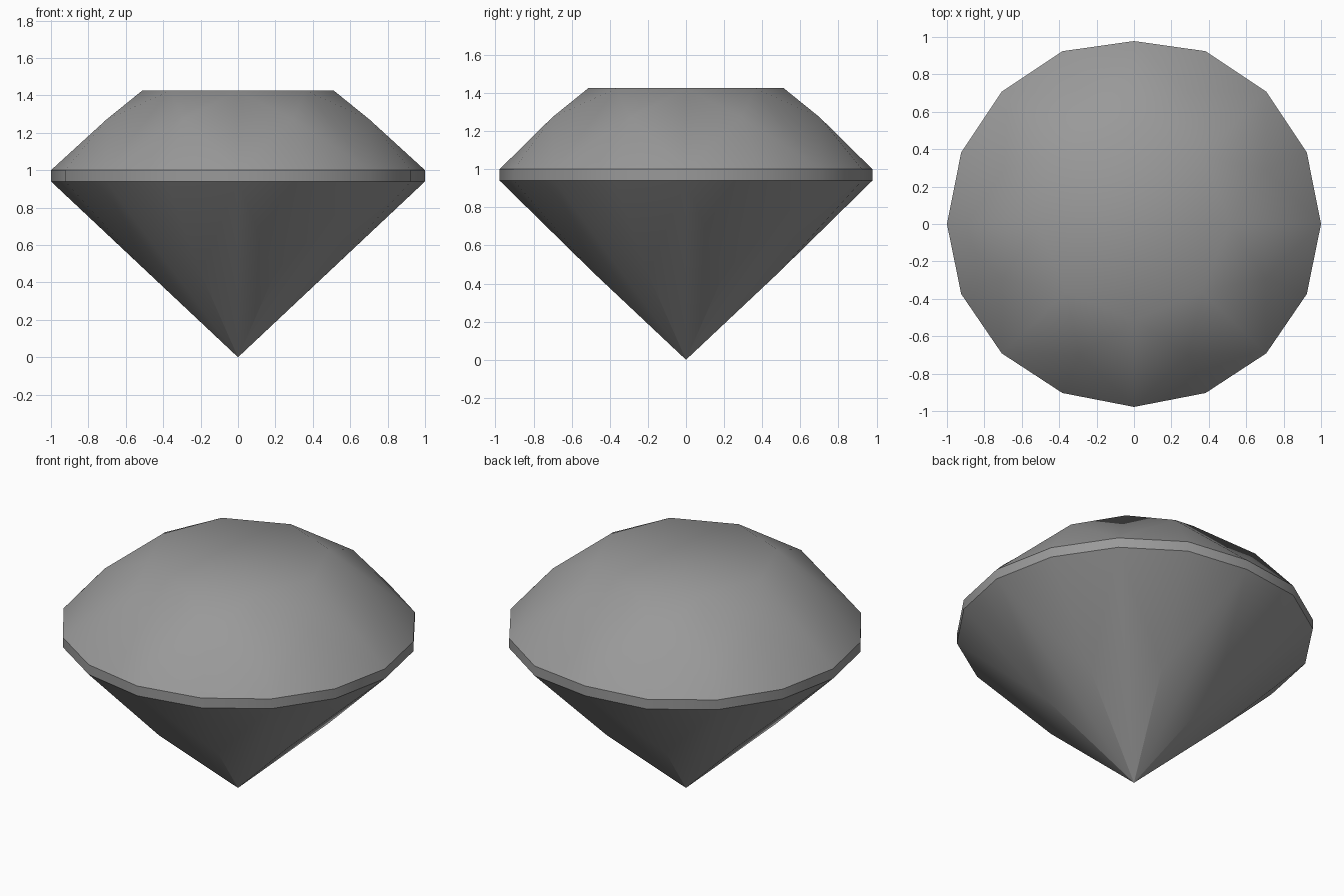
import bpy
import bmesh
from math import sin, cos, radians

cube = bpy.data.objects.get("Cube")
if cube:
    bpy.data.objects.remove(cube, do_unlink=True)

# Single stone grey
grey = bpy.data.materials.new("stone_grey")
grey.use_nodes = True
colour = (0.32, 0.32, 0.32, 1)
grey.diffuse_color = colour
grey.node_tree.nodes["Principled BSDF"].inputs["Base Color"].default_value = colour

bm = bmesh.new()


def ring(count, radius, z, start=0.0):
    """Ring of vertices, evenly spaced from a start angle."""
    angles = [radians(start + 360 * i / count) for i in range(count)]
    return [bm.verts.new((radius * cos(a), radius * sin(a), z)) for a in angles]


def girdle_ring(z):
    """Sixteen-sided rim, slightly flattened front and back."""
    verts = ring(16, 1, z)
    for v in verts:
        v.co.y = min(v.co.y, 0.978) if v.co.y > 0 else v.co.y * 0.978
    return verts


table = ring(8, 0.513, 1.425)
crown = ring(8, 0.76, 1.272, 22.5)
rim_top = girdle_ring(1.0)
rim_low = girdle_ring(0.94)
pavilion = ring(8, 0.52, 0.452, 22.5)
culet = bm.verts.new((0, 0, 0))

# Flat table
bm.faces.new(table)

for i in range(8):
    j, g, h = (i + 1) % 8, 2 * i, (2 * i + 2) % 16
    # Crown: star facet, kite and two upper girdle facets
    bm.faces.new((table[i], crown[i], table[j]))
    bm.faces.new((table[i], crown[i - 1], rim_top[g], crown[i]))
    bm.faces.new((crown[i], rim_top[g], rim_top[g + 1]))
    bm.faces.new((crown[i], rim_top[g + 1], rim_top[h]))
    # Pavilion: long kite and two lower girdle facets
    bm.faces.new((culet, pavilion[i], rim_low[g], pavilion[i - 1]))
    bm.faces.new((pavilion[i], rim_low[g + 1], rim_low[g]))
    bm.faces.new((pavilion[i], rim_low[h], rim_low[g + 1]))

# Upright girdle band
for i in range(16):
    j = (i + 1) % 16
    bm.faces.new((rim_low[i], rim_low[j], rim_top[j], rim_top[i]))

bmesh.ops.recalc_face_normals(bm, faces=bm.faces)
mesh = bpy.data.meshes.new("cut_gem")
bm.to_mesh(mesh)
bm.free()
mesh.materials.append(grey)

gem = bpy.data.objects.new("cut_gem", mesh)
bpy.context.collection.objects.link(gem)
bpy.context.view_layer.objects.active = gem
gem.select_set(True)
bpy.ops.object.shade_smooth_by_angle(angle=radians(30))
